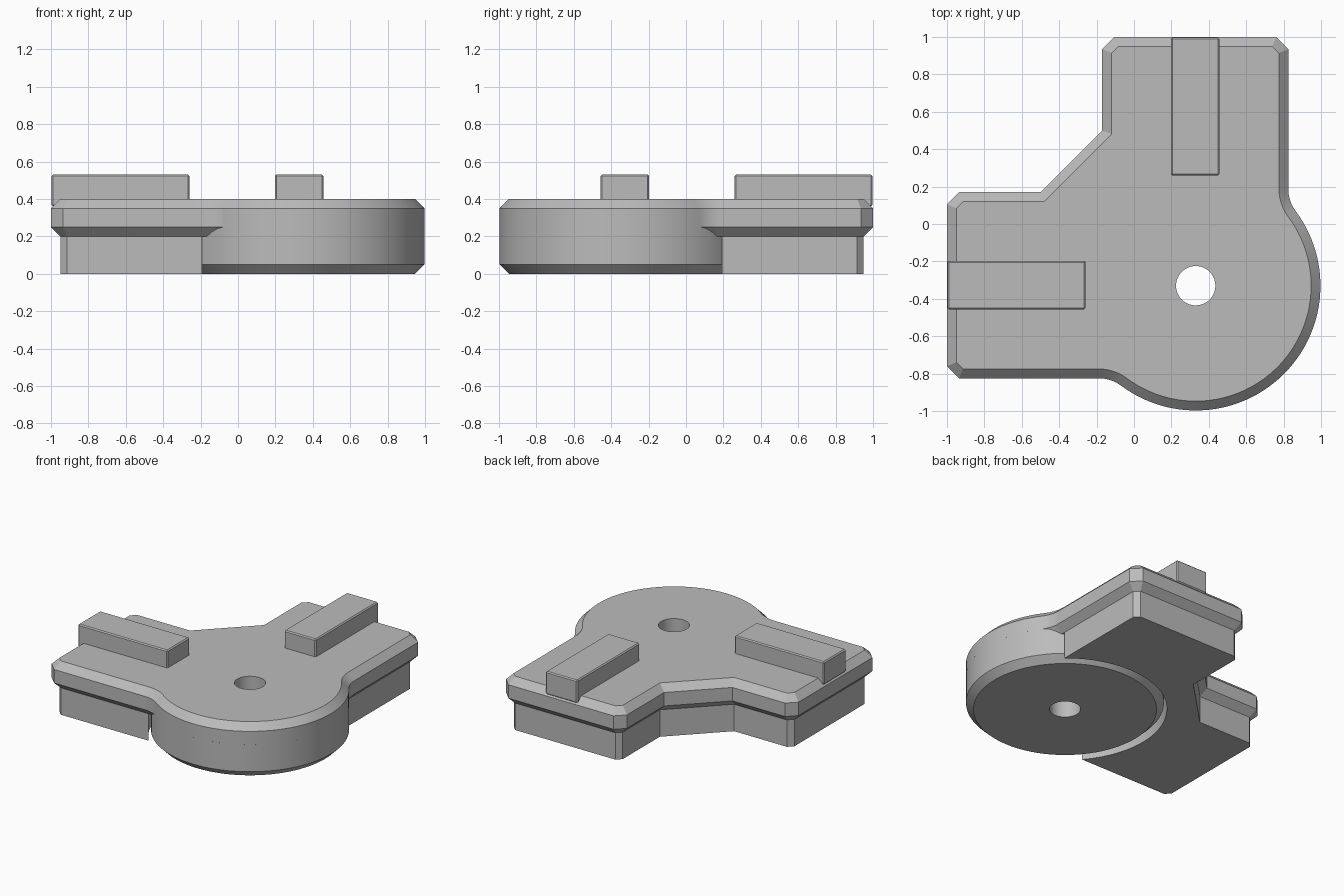
import bpy, bmesh
from math import sin, cos, pi, sqrt, atan2

cube = bpy.data.objects.get("Cube")
if cube:
    bpy.data.objects.remove(cube, do_unlink=True)

grey = bpy.data.materials.new("plain grey")
grey.use_nodes = True
grey.diffuse_color = (0.5, 0.5, 0.5, 1)
grey.node_tree.nodes["Principled BSDF"].inputs["Base Color"].default_value = (0.5, 0.5, 0.5, 1)

HUB = 0.33         # hub centre is (HUB, -HUB)
R = 0.667          # hub radius
FILLET = 0.2       # blend between hub and arm
SIDE, INNER = 0.825, -0.17
CORNER = 0.065
CHAMFER = 0.05


def arc(cx, cy, r, a0, a1, n):
    return [(cx + r * cos(a0 + (a1 - a0) * i / n), cy + r * sin(a0 + (a1 - a0) * i / n))
            for i in range(n + 1)]


def outline(d):
    """Plate outline moved inward by d: one arm, then its diagonal mirror."""
    fx = SIDE + FILLET
    fy = -HUB + sqrt((R + FILLET) ** 2 - (fx - HUB) ** 2)
    t = atan2(fy + HUB, fx - HUB)
    leg = CORNER - d * (2 - sqrt(2))
    s, i, e = SIDE - d, INNER + d, 1 - d
    half = arc(HUB, -HUB, R - d, -pi / 4, t, 28)
    half += arc(fx, fy, FILLET + d, t + pi, pi, 10)[1:]
    half += [(s, e - leg), (s - leg, e), (i + leg, e), (i, e - leg),
             (i, 0.5 - d * (sqrt(2) - 1))]
    return half + [(-y, -x) for x, y in reversed(half[1:])]


def circle(r, n=96):
    return arc(HUB, -HUB, r, -pi / 4, 2 * pi - pi / 4, n)[:-1]


def loft(name, rings):
    """Closed solid through (outline, height) rings from bottom to top."""
    bm = bmesh.new()
    loops = [[bm.verts.new((x, y, z)) for x, y in pts] for pts, z in rings]
    n = len(loops[0])
    for a, b in zip(loops, loops[1:]):
        for k in range(n):
            m = (k + 1) % n
            bm.faces.new((a[k], a[m], b[m], b[k]))
    bm.faces.new(loops[0][::-1])
    bm.faces.new(loops[-1])
    mesh = bpy.data.meshes.new(name)
    bm.to_mesh(mesh)
    bm.free()
    mesh.materials.append(grey)
    ob = bpy.data.objects.new(name, mesh)
    bpy.context.collection.objects.link(ob)
    return ob


def activate(ob):
    bpy.ops.object.select_all(action='DESELECT')
    ob.select_set(True)
    bpy.context.view_layer.objects.active = ob


def cut(targets, radius):
    """Cut an upright cylinder at the hub centre out of the targets."""
    cutter = loft("hub_cutter", [(circle(radius), -0.2), (circle(radius), 0.7)])
    cutter.hide_render = True
    for ob in targets:
        mod = ob.modifiers.new("cut", 'BOOLEAN')
        mod.operation, mod.solver, mod.object = 'DIFFERENCE', 'EXACT', cutter
        activate(ob)
        bpy.ops.object.modifier_apply(modifier=mod.name)
    bpy.data.objects.remove(cutter, do_unlink=True)


# Upper plate with chamfered rims
plate = loft("top_plate", [(outline(CHAMFER), 0.2), (outline(0), 0.25),
                           (outline(0), 0.35), (outline(CHAMFER), 0.4)])

# Round hub reaching down to the base
hub = loft("round_hub", [(circle(R - CHAMFER), 0), (circle(R), 0.05), (circle(R), 0.25)])

# Recessed base block with clearance around the hub
base = loft("base_block", [(outline(CHAMFER), 0), (outline(CHAMFER), 0.2)])
cut([base], 0.687)

# Centre bore
cut([plate, hub], 0.105)

# Raised rails, one on each arm
rail = [(0.197, 0.26), (0.457, 0.26), (0.457, 0.997), (0.197, 0.997)]
mirrored = [(-y, -x) for x, y in reversed(rail)]
rails = []
for name, pts in (("back_rail", rail), ("right_rail", mirrored)):
    ob = loft(name, [(pts, 0.36), (pts, 0.53)])
    bev = ob.modifiers.new("soft_edges", 'BEVEL')
    bev.width, bev.segments = 0.008, 1
    activate(ob)
    bpy.ops.object.modifier_apply(modifier=bev.name)
    rails.append(ob)

# Smooth the round walls, keep the chamfer edges crisp
for ob in (plate, hub, base):
    activate(ob)
    bpy.ops.object.shade_smooth_by_angle(angle=pi / 9)
